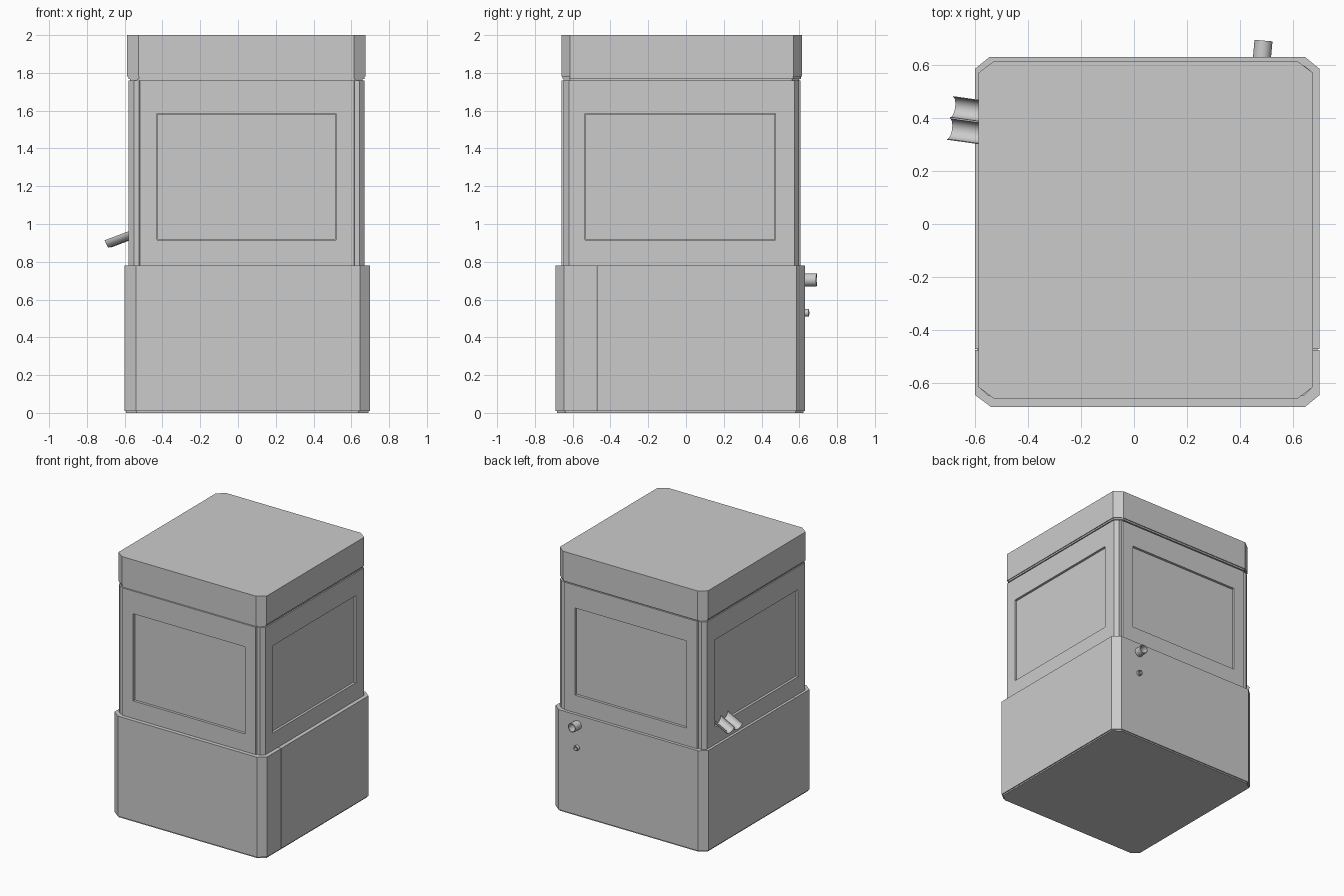
import bpy, bmesh, math
from mathutils import Vector, Matrix

if "Cube" in bpy.data.objects:
    bpy.data.objects.remove(bpy.data.objects["Cube"])


def mesh_object(name, bm):
    bmesh.ops.recalc_face_normals(bm, faces=bm.faces)
    me = bpy.data.meshes.new(name)
    bm.to_mesh(me)
    bm.free()
    ob = bpy.data.objects.new(name, me)
    bpy.context.collection.objects.link(ob)
    return ob


def prism(name, pts, z0, z1):
    bm = bmesh.new()
    face = bm.faces.new([bm.verts.new((x, y, z0)) for x, y in pts])
    new = bmesh.ops.extrude_face_region(bm, geom=[face])["geom"]
    bmesh.ops.translate(bm, vec=(0, 0, z1 - z0),
                        verts=[v for v in new if isinstance(v, bmesh.types.BMVert)])
    return mesh_object(name, bm)


def box(name, x0, x1, y0, y1, z0, z1):
    return prism(name, [(x0, y0), (x1, y0), (x1, y1), (x0, y1)], z0, z1)


def chamfered(x0, x1, y0, y1, cx, cy):
    return [(x0 + cx, y0), (x1 - cx, y0), (x1, y0 + cy), (x1, y1 - cy),
            (x1 - cx, y1), (x0 + cx, y1), (x0, y1 - cy), (x0, y0 + cy)]


def cut(ob, cutter):
    cutter.hide_render = True
    mod = ob.modifiers.new("cut", "BOOLEAN")
    mod.operation, mod.solver, mod.object = "DIFFERENCE", "EXACT", cutter
    bpy.context.view_layer.objects.active = ob
    bpy.ops.object.modifier_apply(modifier=mod.name)
    bpy.data.objects.remove(cutter)


# Lower cabinet: bottom plate, rear shell and front cover meeting at a seam
X0, X1, Y0, Y1 = -0.60, 0.70, -0.69, 0.63
SEAM, GAP = -0.472, 0.003
prism("bottom_plate", chamfered(X0 + .008, X1 - .008, Y0 + .008, Y1 - .008, .055, .043), 0, 0.015)
prism("lower_cabinet", [(X1, SEAM), (X1, Y1 - .045), (X1 - .055, Y1), (X0 + .055, Y1),
                        (X0, Y1 - .045), (X0, SEAM)], 0.01, 0.78)
prism("front_cover", [(X0, SEAM - GAP), (X0, Y0 + .045), (X0 + .06, Y0), (X1 - .055, Y0),
                      (X1, Y0 + .045), (X1, SEAM - GAP)], 0.01, 0.78)

# Upper cabinet: chamfered shell with raised front and back panels
UX0, UX1, UY0, UY1 = -0.58, 0.67, -0.66, 0.607
upper = prism("upper_cabinet", [
    (-0.52, UY0), (0.613, UY0), (0.617, -0.648), (0.642, -0.648), (UX1, -0.62),
    (UX1, 0.575), (0.642, 0.597), (0.617, 0.597), (0.613, UY1),
    (-0.52, UY1), (-0.524, 0.597), (-0.55, 0.597), (UX0, 0.575),
    (UX0, -0.62), (-0.55, -0.648), (-0.524, -0.648)], 0.78, 1.76)

# Recessed windows on all four sides
WX, WY, WZ = (-0.43, 0.52), (-0.535, 0.475), (0.915, 1.585)
R, D = 0.015, 0.03
for side, y, s in (("front", UY0, 1), ("back", UY1, -1)):
    cut(upper, box("cutter", *WX, *sorted((y - s * .02, y + s * D)), *WZ))
    box(side + "_window", WX[0] + .003, WX[1] - .003, *sorted((y + s * R, y + s * (D + .005))),
        WZ[0] + .003, WZ[1] - .003)
for side, x, s in (("left", UX0, 1), ("right", UX1, -1)):
    cut(upper, box("cutter", *sorted((x - s * .02, x + s * D)), *WY, *WZ))
    box(side + "_window", *sorted((x + s * R, x + s * (D + .005))), WY[0] + .003, WY[1] - .003,
        WZ[0] + .003, WZ[1] - .003)

# Shadow gap and top cover
prism("cover_gap", chamfered(-0.572, 0.66, -0.648, 0.597, .04, .035), 1.755, 1.78)
prism("top_cover_lip", chamfered(-0.58, 0.669, -0.655, 0.608, .056, .042), 1.768, 1.782)
prism("top_cover", chamfered(-0.587, 0.675, -0.66, 0.615, .06, .045), 1.78, 2.0)

# Double spout on the left: two half-round gutters side by side
r, n, length, wall = 0.0415, 16, 0.15, 0.003
axis = Vector((-0.93, 0.13, -0.35)).normalized()
side = Vector((0, 0, 1)).cross(axis).normalized()
up = axis.cross(side)
tip = Vector((-0.694, 0.400, 0.914))
for name, sign in (("spout_rear", 1), ("spout_front", -1)):
    mid = tip - side * r * sign
    angles = [math.pi * i / n for i in range(n + 1)]
    ring = [(q * math.cos(a), -q * math.sin(a)) for a in angles for q in (r,)]
    ring += [((r - wall) * math.cos(a), -(r - wall) * math.sin(a)) for a in reversed(angles)]
    bm = bmesh.new()
    rows = [[bm.verts.new(mid + side * u + up * v - axis * d) for u, v in ring] for d in (0, length)]
    m = len(ring)
    for i in range(m):
        j = (i + 1) % m
        bm.faces.new((rows[0][i], rows[0][j], rows[1][j], rows[1][i]))
    for row in rows:
        for i in range(n):
            bm.faces.new((row[i], row[i + 1], row[m - 2 - i], row[m - 1 - i]))
    ob = mesh_object(name, bm)
    bpy.context.view_layer.objects.active = ob
    ob.select_set(True)
    bpy.ops.object.shade_smooth_by_angle(angle=math.radians(35))
    ob.select_set(False)


# Hollow pipe fittings on the back
def pipe(name, x, z, radius, bore, y_end, depth, yaw, sides):
    bm = bmesh.new()
    profile = [(radius, -0.03), (radius, y_end - Y1), (bore, y_end - Y1), (bore, y_end - Y1 - depth)]
    rows = [[bm.verts.new((q * math.cos(2 * math.pi * i / sides), y,
                           q * math.sin(2 * math.pi * i / sides))) for i in range(sides)]
            for q, y in profile]
    for a, b in zip(rows, rows[1:]):
        for i in range(sides):
            j = (i + 1) % sides
            bm.faces.new((a[i], a[j], b[j], b[i]))
    bm.faces.new(rows[0])
    bm.faces.new(rows[-1])
    bm.transform(Matrix.Translation((x, Y1, z)) @ Matrix.Rotation(yaw, 4, "Z"))
    ob = mesh_object(name, bm)
    bpy.context.view_layer.objects.active = ob
    ob.select_set(True)
    bpy.ops.object.shade_smooth_by_angle(angle=math.radians(35))
    ob.select_set(False)


pipe("outlet_pipe", 0.483, 0.704, 0.034, 0.028, 0.692, 0.06, math.radians(-5), 32)
pipe("drain_pipe", 0.483, 0.53, 0.02, 0.013, 0.651, 0.02, math.radians(-5), 24)
